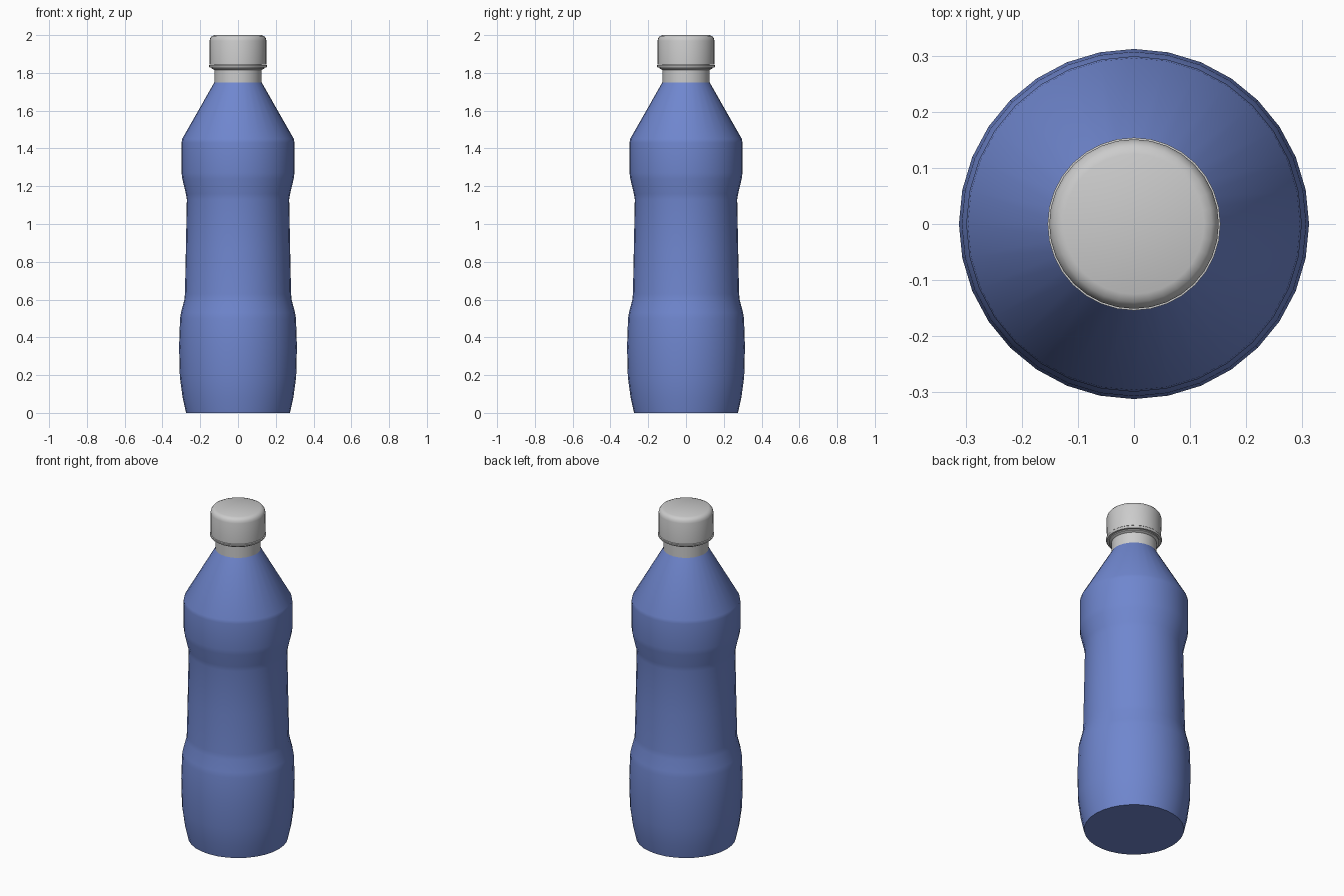
import bpy, bmesh, math

if "Cube" in bpy.data.objects:
    bpy.data.objects.remove(bpy.data.objects["Cube"])

SEGS = 32


def material(name, rgb):
    m = bpy.data.materials.new(name)
    m.diffuse_color = (*rgb, 1)
    m.use_nodes = True
    m.node_tree.nodes["Principled BSDF"].inputs["Base Color"].default_value = m.diffuse_color
    return m


def lathe(name, profile, mat=None, angle=50):
    """Revolve (radius, z) points around z; radius 0 makes a pole."""
    bm = bmesh.new()
    rings = []
    for r, z in profile:
        if r == 0:
            rings.append([bm.verts.new((0, 0, z))] * SEGS)
        else:
            rings.append([bm.verts.new((r * math.cos(2 * math.pi * i / SEGS),
                                        r * math.sin(2 * math.pi * i / SEGS), z))
                          for i in range(SEGS)])
    for a, b in zip(rings, rings[1:]):
        for i in range(SEGS):
            j = (i + 1) % SEGS
            bm.faces.new(list(dict.fromkeys((a[i], a[j], b[j], b[i]))))
    bmesh.ops.recalc_face_normals(bm, faces=bm.faces)
    mesh = bpy.data.meshes.new(name)
    bm.to_mesh(mesh)
    bm.free()
    ob = bpy.data.objects.new(name, mesh)
    bpy.context.collection.objects.link(ob)
    if mat:
        mesh.materials.append(mat)
    bpy.ops.object.select_all(action='DESELECT')
    ob.select_set(True)
    bpy.context.view_layer.objects.active = ob
    bpy.ops.object.shade_smooth_by_angle(angle=math.radians(angle))
    return ob


blue = material("blue_plastic", (0.16, 0.24, 0.62))

# Bottle body: flat base, bulged lower part, waist, shoulder cone
lathe("bottle_body", [
    (0, 0), (0.275, 0), (0.293, 0.08), (0.308, 0.19), (0.312, 0.35),
    (0.307, 0.5), (0.302, 0.53), (0.284, 0.6), (0.281, 0.63),
    (0.276, 0.87), (0.271, 1.13), (0.276, 1.16), (0.295, 1.24),
    (0.299, 1.27), (0.299, 1.43), (0.296, 1.45), (0.125, 1.75)], blue)

# Neck with a thin collar
lathe("neck", [
    (0.125, 1.75), (0.125, 1.815), (0.139, 1.822), (0.139, 1.828),
    (0.125, 1.834), (0.125, 1.86)])

# Tamper ring under the cap
lathe("cap_ring", [
    (0.125, 1.829), (0.15, 1.829), (0.154, 1.835), (0.154, 1.841), (0.125, 1.843)])

# Screw cap with rounded top edge
lathe("cap", [
    (0.125, 1.845), (0.15, 1.845), (0.151, 1.97), (0.147, 1.984),
    (0.139, 1.994), (0.125, 2.0), (0, 2.0)])
